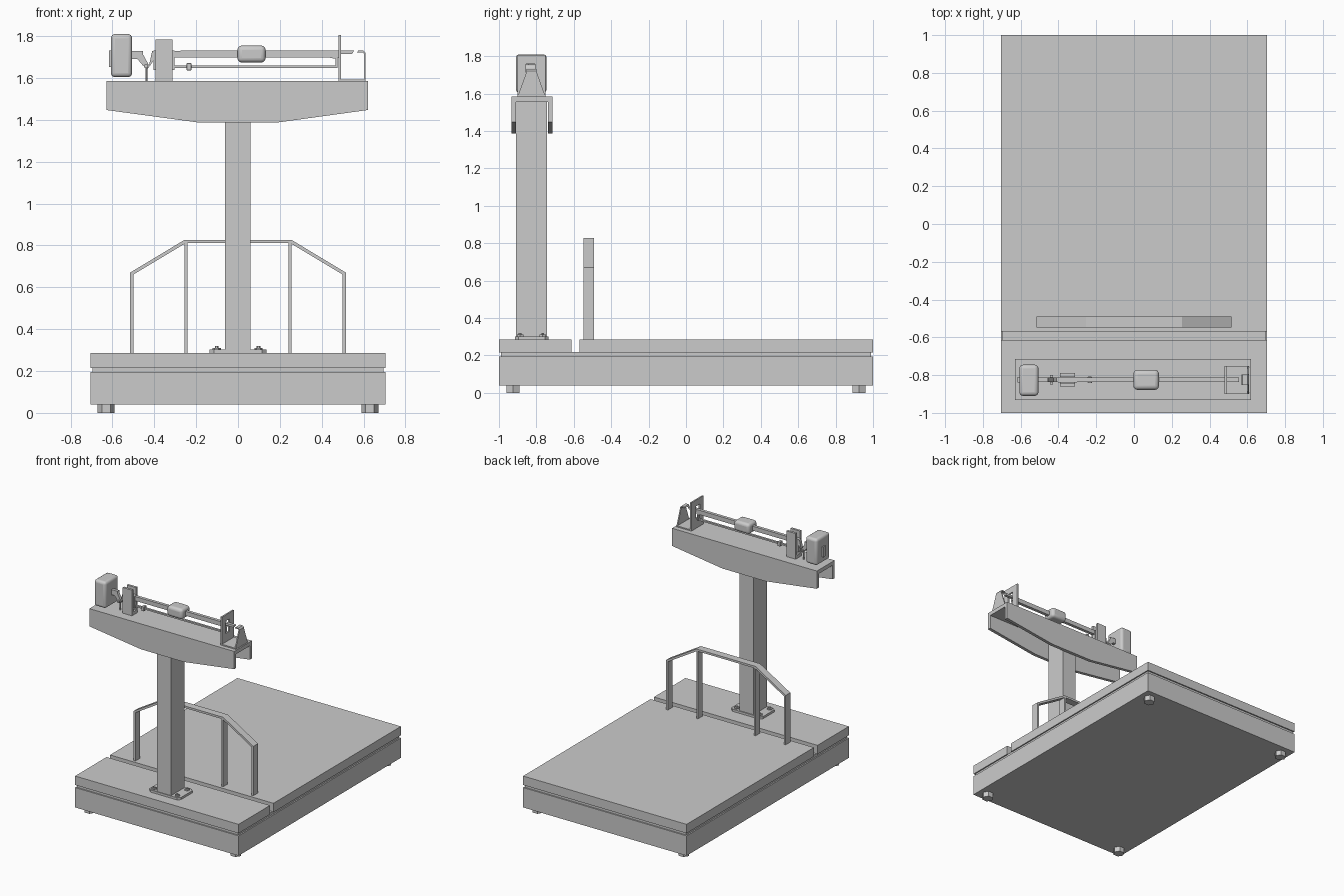
import bpy, bmesh, math
from mathutils import Vector

YC = -0.825  # centre line of column and weighing beam


def finish(name, bm):
    bmesh.ops.recalc_face_normals(bm, faces=bm.faces[:])
    me = bpy.data.meshes.new(name)
    bm.to_mesh(me)
    bm.free()
    ob = bpy.data.objects.new(name, me)
    bpy.context.collection.objects.link(ob)
    return ob


def prism(name, pts, lo, hi, axis='y'):
    """Extrude a closed outline: (x,z) along y, or (y,z) along x, or (x,y) along z."""
    put = {'y': lambda a, b, d: (a, d, b),
           'x': lambda a, b, d: (d, a, b),
           'z': lambda a, b, d: (a, b, d)}[axis]
    bm = bmesh.new()
    f = bm.faces.new([bm.verts.new(put(a, b, lo)) for a, b in pts])
    ext = bmesh.ops.extrude_face_region(bm, geom=[f])
    move = Vector(put(0, 0, hi - lo))
    bmesh.ops.translate(bm, vec=move, verts=[v for v in ext['geom'] if isinstance(v, bmesh.types.BMVert)])
    return finish(name, bm)


def box(name, x0, x1, y0, y1, z0, z1, bevel=0):
    ob = prism(name, [(x0, y0), (x1, y0), (x1, y1), (x0, y1)], z0, z1, 'z')
    if bevel:
        m = ob.modifiers.new("round", 'BEVEL')
        m.width, m.segments = bevel, 4
        bpy.context.view_layer.objects.active = ob
        ob.select_set(True)
        bpy.ops.object.shade_smooth_by_angle(angle=math.radians(40))
        ob.select_set(False)
    return ob


def hexagon(name, x, y, r, z0, z1, n=6):
    pts = [(x + r * math.cos(2 * math.pi * i / n), y + r * math.sin(2 * math.pi * i / n)) for i in range(n)]
    return prism(name, pts, z0, z1, 'z')


# Base, feet and platform
box("base", -0.705, 0.705, -1, 1, 0.04, 0.195)
box("inner_slab", -0.695, 0.695, -0.99, 0.99, 0.19, 0.218)
box("platform", -0.705, 0.705, -0.57, 1, 0.215, 0.285)
box("column_deck", -0.705, 0.705, -1, -0.613, 0.215, 0.285)
for x in (-0.63, 0.63):
    for y in (-0.925, 0.925):
        hexagon("foot", x, y, 0.041, 0, 0.045)

# Guard rail: outer hoop plus two inner posts
outer = [(-0.516, 0.28), (-0.516, 0.67), (-0.255, 0.827), (0.255, 0.827), (0.516, 0.67), (0.516, 0.28)]
inner = [(0.5, 0.28), (0.5, 0.661), (0.25, 0.811), (-0.25, 0.811), (-0.5, 0.661), (-0.5, 0.28)]
prism("guard_rail", outer + inner, -0.548, -0.491)
for s in (-1, 1):
    box("rail_post", s * 0.248 - 0.007, s * 0.248 + 0.007, -0.548, -0.491, 0.28, 0.815)

# Column with bolted foot plate (clipped corners)
box("column", -0.062, 0.06, -0.91, -0.743, 0.285, 1.57)
c = [(-0.135, -0.895), (-0.115, -0.915), (0.115, -0.915), (0.135, -0.895),
     (0.135, -0.755), (0.115, -0.735), (-0.115, -0.735), (-0.135, -0.755)]
prism("foot_plate", c, 0.285, 0.302, 'z')
for x in (-0.102, 0.098):
    for y in (-0.887, -0.766):
        hexagon("bolt", x, y, 0.02, 0.302, 0.311)
        hexagon("bolt_stud", x, y, 0.009, 0.311, 0.319)

# Channel head, open below and at both ends
side = [(-0.629, 1.57), (-0.629, 1.447), (-0.185, 1.387), (0.185, 1.387), (0.62, 1.447), (0.62, 1.57)]
prism("head_wall_front", side, -0.933, -0.908)
prism("head_wall_back", side, -0.739, -0.714)
box("head_top", -0.629, 0.62, -0.933, -0.714, 1.555, 1.585)

# Weighing beam: notched left arm, bar, tapered junction and thin tip
beam = [(-0.617, 1.73), (-0.455, 1.73), (-0.455, 1.715), (-0.425, 1.66), (-0.41, 1.73),
        (0.555, 1.732), (0.545, 1.715), (0.48, 1.715), (0.48, 1.695), (0.46, 1.70),
        (0.42, 1.697), (-0.395, 1.697), (-0.43, 1.645), (-0.455, 1.66), (-0.48, 1.69), (-0.617, 1.69)]
prism("beam", beam, YC - 0.012, YC + 0.012)
prism("beam_gusset", [(0.41, 1.702), (0.475, 1.71), (0.475, 1.648), (0.465, 1.648), (0.465, 1.692)],
      YC - 0.01, YC + 0.01)
box("lower_bar", -0.31, 0.472, YC - 0.008, YC + 0.008, 1.648, 1.66)
box("lower_bar_poise", -0.245, -0.223, YC - 0.017, YC + 0.017, 1.636, 1.671, 0.003)
box("sliding_poise", -0.003, 0.132, YC - 0.053, YC + 0.053, 1.674, 1.755, 0.022)
box("counterweight", -0.607, -0.506, -0.91, -0.745, 1.604, 1.81, 0.02)
box("counterweight_tab", -0.617, -0.6, YC - 0.015, YC + 0.015, 1.652, 1.732)

# Hanging rod and its knife block
hexagon("pull_rod", -0.438, YC, 0.005, 1.57, 1.66, 8)
box("rod_knife", -0.446, -0.43, YC - 0.025, YC + 0.025, 1.648, 1.664)

# Fulcrum stand: two cheeks on a foot, with pivot block between
for s in (-1, 1):
    y = YC + s * 0.026
    box("fulcrum_cheek", -0.393, -0.313, y - 0.009, y + 0.009, 1.58, 1.785)
box("fulcrum_foot", -0.393, -0.313, YC - 0.03, YC + 0.03, 1.58, 1.61)
box("pivot_block", -0.403, -0.303, YC - 0.015, YC + 0.015, 1.638, 1.732)

# Stop plate with window, base and triangular curled bracket
plate = box("stop_plate", 0.48, 0.492, -0.9, -0.752, 1.585, 1.805)
cutter = box("window_cutter", 0.45, 0.52, -0.855, -0.806, 1.66, 1.757)
cutter.hide_render = True
cutter.hide_viewport = True
m = plate.modifiers.new("window", 'BOOLEAN')
m.object, m.solver = cutter, 'EXACT'
box("stop_base", 0.48, 0.61, -0.9, -0.752, 1.583, 1.594)
prism("stop_bracket", [(-0.9, 1.585), (-0.752, 1.585), (-0.798, 1.715), (-0.853, 1.715)], 0.601, 0.61, 'x')
curl = [(0.61, 1.71), (0.61, 1.72), (0.6, 1.731), (0.575, 1.731), (0.569, 1.722), (0.597, 1.722), (0.601, 1.717), (0.601, 1.71)]
prism("bracket_curl", curl, -0.853, -0.798)
